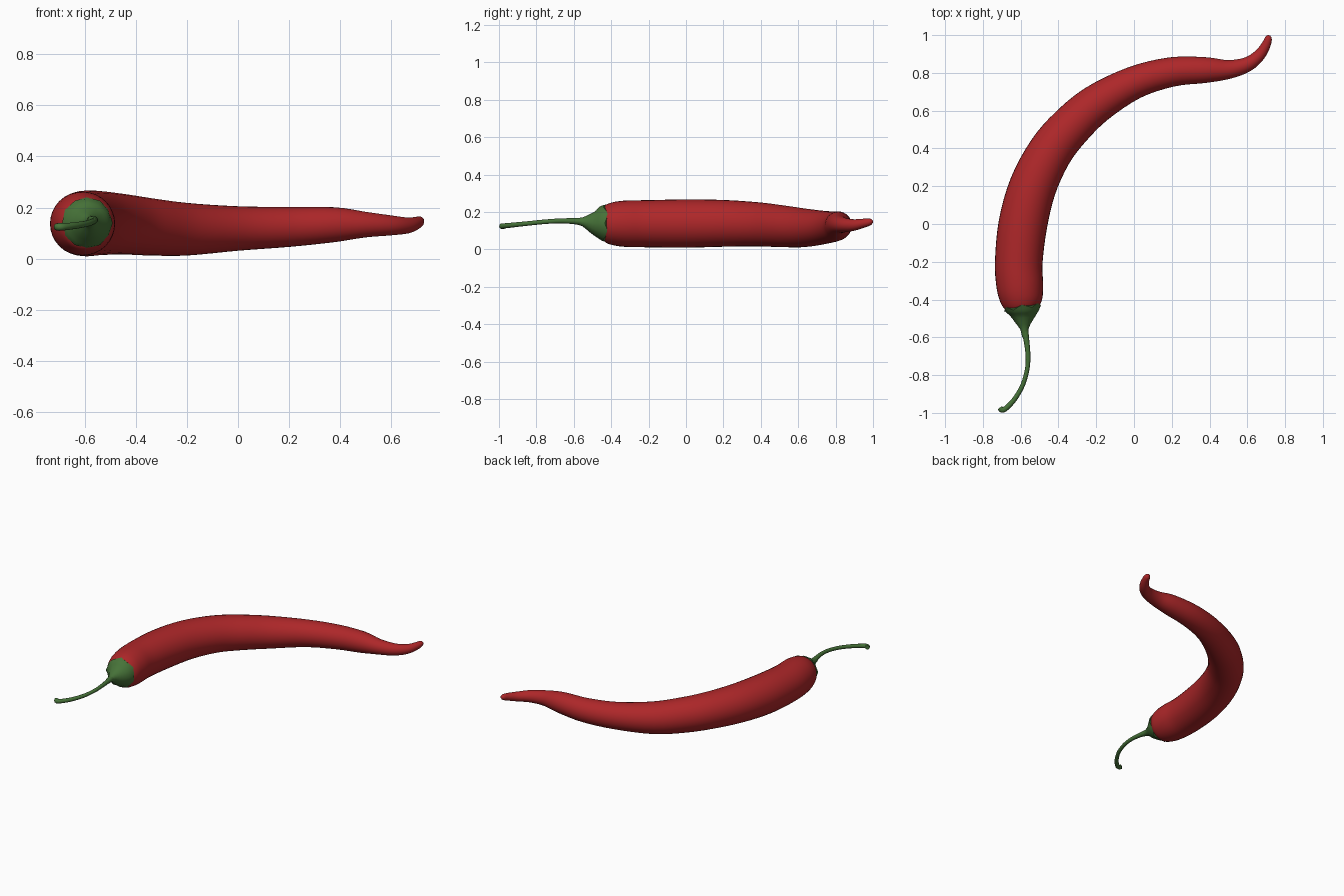
import bpy, bmesh, math
from mathutils import Vector

cube = bpy.data.objects.get("Cube")
if cube:
    bpy.data.objects.remove(cube, do_unlink=True)


def make_material(name, rgb):
    mat = bpy.data.materials.new(name)
    mat.use_nodes = True
    mat.diffuse_color = (*rgb, 1)
    mat.node_tree.nodes["Principled BSDF"].inputs["Base Color"].default_value = (*rgb, 1)
    return mat


red = make_material("chili red", (0.42, 0.02, 0.022))
green = make_material("stem green", (0.062, 0.17, 0.04))


def smooth_path(stations, steps):
    """Catmull-Rom curve through (x, y, z, radius) stations."""
    pts = [Vector(s) for s in stations]
    pts = [2 * pts[0] - pts[1]] + pts + [2 * pts[-1] - pts[-2]]
    out = []
    for a, b, c, d in zip(pts, pts[1:], pts[2:], pts[3:]):
        for i in range(steps):
            t = i / steps
            out.append(0.5 * (2 * b + (c - a) * t + (2 * a - 5 * b + 4 * c - d) * t * t
                              + (3 * b - a - 3 * c + d) * t ** 3))
    return out + [pts[-2]]


def sweep(name, stations, sides, steps, mat, lobes=0.0, angle=60):
    """Skin round rings along a path; lobes pushes alternate rim points forward."""
    path = smooth_path(stations, steps)
    bm = bmesh.new()
    rings = []
    for i, p in enumerate(path):
        ahead = path[min(i + 1, len(path) - 1)].to_3d()
        tangent = (ahead - path[max(i - 1, 0)].to_3d()).normalized()
        side = tangent.cross(Vector((0, 0, 1))).normalized()
        up = side.cross(tangent)
        ring = []
        for k in range(sides):
            a = math.tau * k / sides
            co = p.to_3d() + p.w * (math.cos(a) * side + math.sin(a) * up)
            if lobes and i == len(path) - 1:
                co += tangent * lobes * (1 if k % 2 else -1)
            ring.append(bm.verts.new(co))
        rings.append(ring)
    for r, s in zip(rings, rings[1:]):
        for k in range(sides):
            n = (k + 1) % sides
            bm.faces.new((r[k], r[n], s[n], s[k]))
    bm.faces.new(rings[0])
    bm.faces.new(rings[-1])
    bmesh.ops.recalc_face_normals(bm, faces=bm.faces)
    mesh = bpy.data.meshes.new(name)
    bm.to_mesh(mesh)
    bm.free()
    mesh.materials.append(mat)
    obj = bpy.data.objects.new(name, mesh)
    bpy.context.collection.objects.link(obj)
    bpy.ops.object.select_all(action="DESELECT")
    obj.select_set(True)
    bpy.context.view_layer.objects.active = obj
    bpy.ops.object.shade_smooth_by_angle(angle=math.radians(angle))
    return obj


# Curved fruit, from the shoulder under the cap to the upturned tip
sweep("pepper_body", [
    (-0.587, -0.465, 0.14, 0.03), (-0.589, -0.452, 0.14, 0.075),
    (-0.592, -0.43, 0.14, 0.1), (-0.597, -0.39, 0.138, 0.115),
    (-0.605, -0.32, 0.137, 0.124), (-0.61, -0.2, 0.137, 0.126),
    (-0.588, 0.0, 0.138, 0.129), (-0.535, 0.2, 0.139, 0.125),
    (-0.445, 0.38, 0.134, 0.118), (-0.34, 0.51, 0.124, 0.112),
    (-0.2, 0.635, 0.115, 0.103), (0.0, 0.748, 0.118, 0.087),
    (0.2, 0.805, 0.124, 0.078), (0.38, 0.815, 0.133, 0.068),
    (0.5, 0.818, 0.133, 0.05), (0.6, 0.845, 0.13, 0.039),
    (0.665, 0.895, 0.13, 0.031), (0.7, 0.95, 0.14, 0.024),
    (0.712, 0.985, 0.147, 0.018), (0.716, 0.999, 0.148, 0.006)],
    32, 4, red, angle=80)

# Cap with a ragged rim
sweep("cap", [
    (-0.576, -0.6, 0.15, 0.015), (-0.58, -0.555, 0.148, 0.023),
    (-0.584, -0.52, 0.144, 0.044), (-0.586, -0.485, 0.14, 0.068),
    (-0.588, -0.46, 0.14, 0.088), (-0.591, -0.438, 0.14, 0.1)],
    12, 2, green, lobes=0.011)

# Thin bent stalk with a hooked end
sweep("stem", [
    (-0.582, -0.54, 0.147, 0.022), (-0.572, -0.6, 0.151, 0.016),
    (-0.562, -0.68, 0.152, 0.013), (-0.564, -0.76, 0.147, 0.012),
    (-0.588, -0.85, 0.138, 0.012), (-0.632, -0.927, 0.13, 0.013),
    (-0.677, -0.975, 0.125, 0.014), (-0.699, -0.984, 0.124, 0.015),
    (-0.71, -0.972, 0.124, 0.014)],
    12, 4, green)
